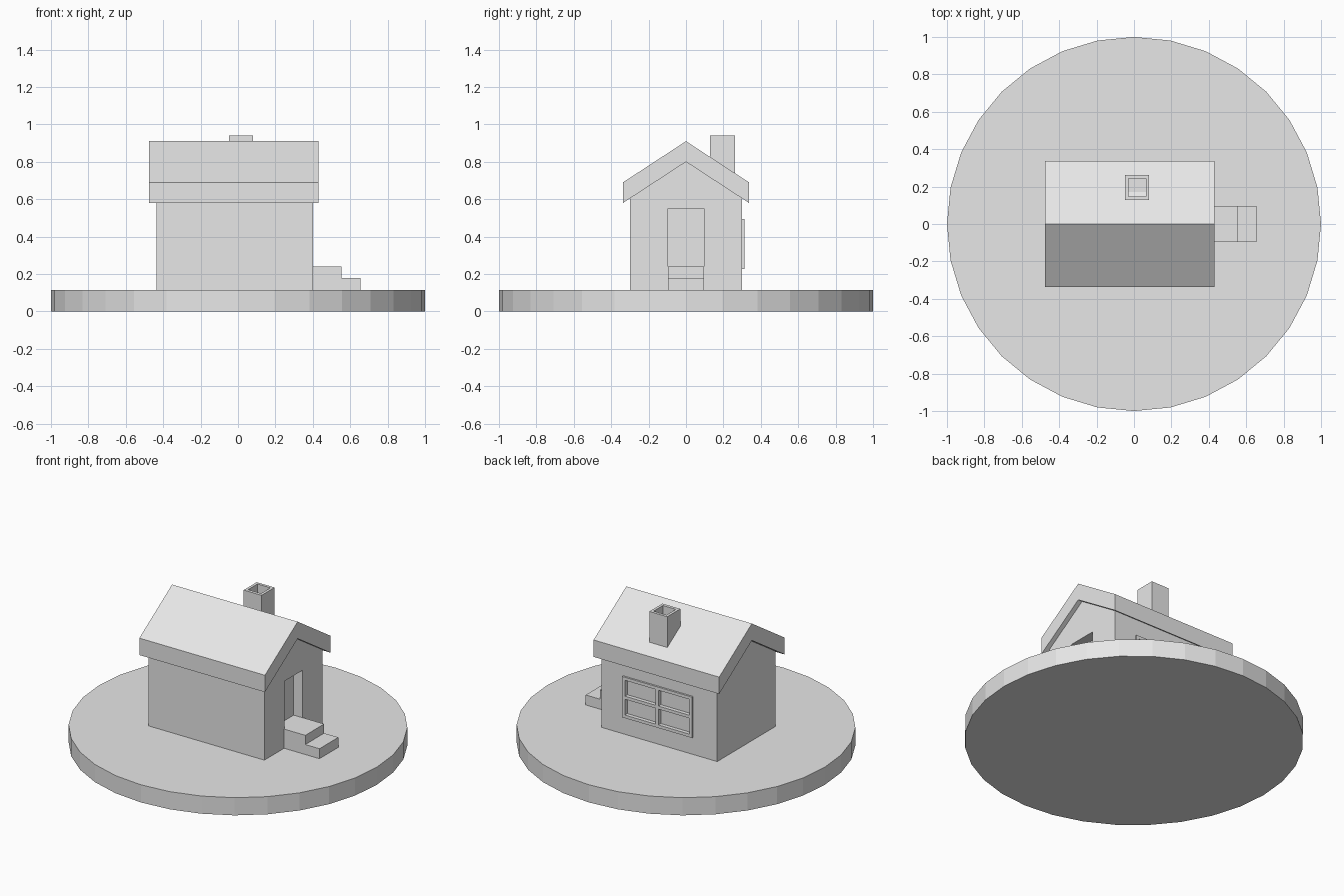
import bpy
import bmesh

if "Cube" in bpy.data.objects:
    bpy.data.objects.remove(bpy.data.objects["Cube"], do_unlink=True)

grey = bpy.data.materials.new("light_grey")
grey.use_nodes = True
grey.diffuse_color = (0.8, 0.8, 0.8, 1)
grey.node_tree.nodes["Principled BSDF"].inputs["Base Color"].default_value = (0.8, 0.8, 0.8, 1)


def finish(name, bm):
    bmesh.ops.recalc_face_normals(bm, faces=bm.faces)
    mesh = bpy.data.meshes.new(name)
    bm.to_mesh(mesh)
    bm.free()
    mesh.materials.append(grey)
    obj = bpy.data.objects.new(name, mesh)
    bpy.context.collection.objects.link(obj)
    return obj


def prism(name, profile, start, end, axis="x"):
    """Extrude a (y, z) profile along x, or an (x, z) profile along y."""
    bm = bmesh.new()
    if axis == "x":
        verts = [bm.verts.new((start, a, b)) for a, b in profile]
        move = (end - start, 0, 0)
    else:
        verts = [bm.verts.new((a, start, b)) for a, b in profile]
        move = (0, end - start, 0)
    face = bm.faces.new(verts)
    new = bmesh.ops.extrude_face_region(bm, geom=[face], use_keep_orig=True)
    bmesh.ops.translate(bm, vec=move, verts=[v for v in new["geom"] if isinstance(v, bmesh.types.BMVert)])
    return finish(name, bm)


def box(name, x, y, z):
    return prism(name, [(y[0], z[0]), (y[1], z[0]), (y[1], z[1]), (y[0], z[1])], *x)


def cut(target, cutter):
    mod = target.modifiers.new(cutter.name, "BOOLEAN")
    mod.operation = "DIFFERENCE"
    mod.solver = "EXACT"
    mod.object = cutter
    cutter.hide_render = True
    cutter.hide_viewport = True
    cutter.display_type = "WIRE"


# Round ground slab
bm = bmesh.new()
bmesh.ops.create_cone(bm, cap_ends=True, segments=32, radius1=1, radius2=1, depth=0.115)
bmesh.ops.translate(bm, vec=(0, 0, 0.0575), verts=bm.verts)
finish("ground_slab", bm)

# Walls with gable ends, a recessed doorway and a window opening
walls = prism("walls", [(-0.3, 0.1), (0.3, 0.1), (0.3, 0.61), (0, 0.807), (-0.3, 0.61)], -0.435, 0.4)
cut(walls, box("doorway_cutter", (0.335, 0.5), (-0.095, 0.095), (0.24, 0.55)))
cut(walls, box("window_cutter", (-0.245, 0.225), (0.287, 0.4), (0.24, 0.48)))

# Thick pitched roof
prism("roof", [(-0.337, 0.58), (-0.337, 0.69), (0, 0.91), (0.337, 0.69), (0.337, 0.58), (0, 0.8)],
      -0.475, 0.43)

# Chimney with an open pocket
chimney = box("chimney", (-0.048, 0.081), (0.127, 0.261), (0.72, 0.94))
cut(chimney, box("chimney_cutter", (-0.03, 0.063), (0.147, 0.243), (0.798, 1)))

# Entrance steps
prism("entrance_steps", [(0.37, 0.11), (0.655, 0.11), (0.655, 0.18), (0.553, 0.18), (0.553, 0.24), (0.37, 0.24)],
      -0.097, 0.097, "y")

# Window frame and glazing bars
left, right, low, high, bar = -0.262, 0.242, 0.227, 0.493, 0.02
mid_x, mid_z = (left + right) / 2, (low + high) / 2
depth = (0.28, 0.312)
for name, x in (("window_frame_right", left), ("window_frame_left", right - bar), ("window_mullion", mid_x - bar / 2)):
    box(name, (x, x + bar), depth, (low, high))
for name, z in (("window_sill", low), ("window_head", high - bar), ("window_crossbar", mid_z - bar / 2)):
    box(name, (left, right), depth, (z, z + bar))
